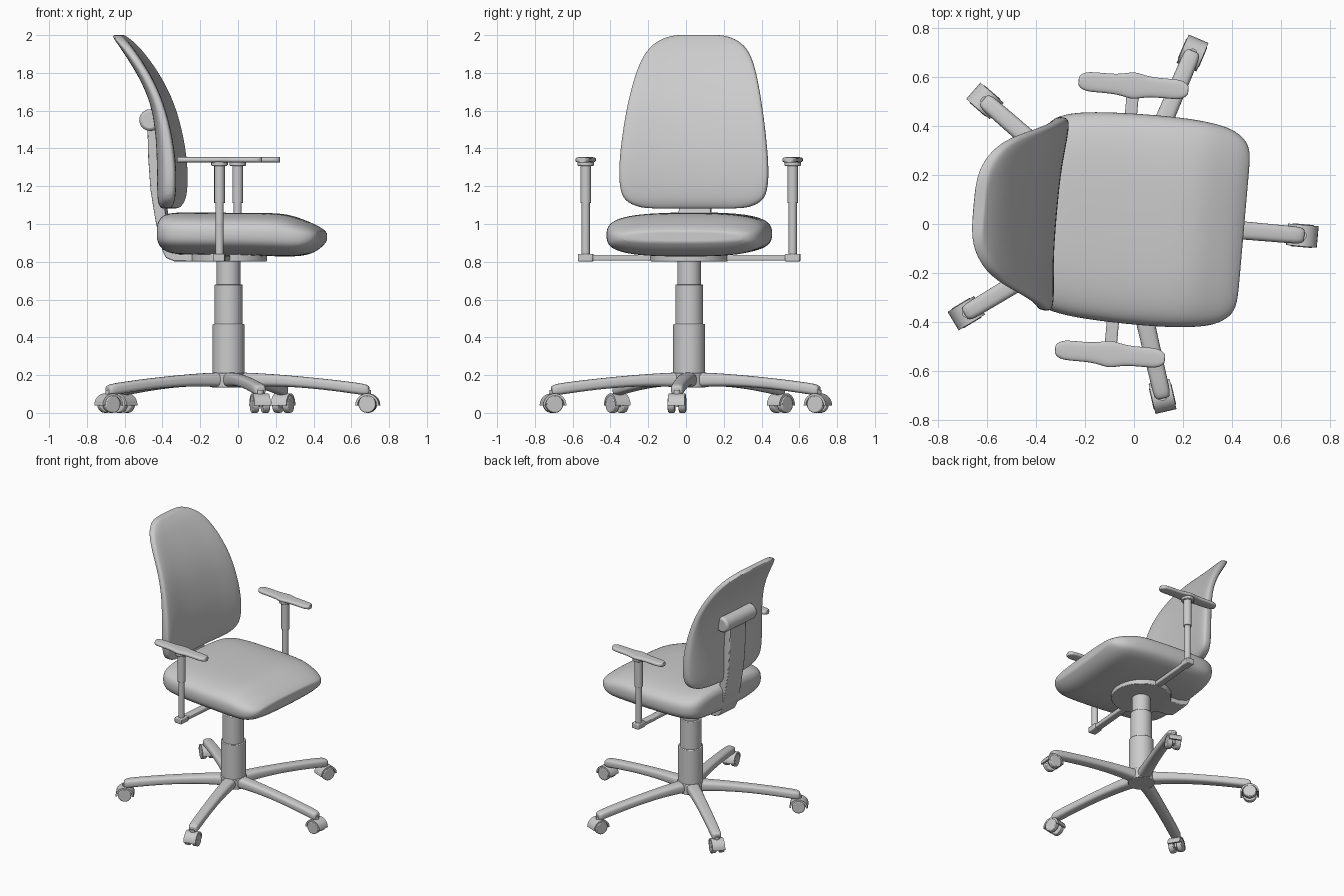
import bpy, bmesh
from math import sin, cos, pi, radians
from mathutils import Matrix, Vector

if "Cube" in bpy.data.objects:
    bpy.data.objects.remove(bpy.data.objects["Cube"])

# The whole chair is turned slightly about its column
ROOT = Matrix.Translation((-0.05, 0.017, 0)) @ Matrix.Rotation(radians(-5), 4, 'Z')
I = Matrix.Identity(4)


def finish(name, bm, local=I, bevel=0, subsurf=0):
    bmesh.ops.recalc_face_normals(bm, faces=bm.faces)
    me = bpy.data.meshes.new(name)
    bm.to_mesh(me)
    bm.free()
    ob = bpy.data.objects.new(name, me)
    bpy.context.collection.objects.link(ob)
    ob.matrix_world = ROOT @ local
    if bevel:
        m = ob.modifiers.new("bevel", 'BEVEL')
        m.width, m.segments, m.limit_method = bevel, 2, 'ANGLE'
    if subsurf:
        m = ob.modifiers.new("subsurf", 'SUBSURF')
        m.levels = m.render_levels = subsurf
    return ob


def loft(name, sections, place, local=I, power=3, n=24, subsurf=2):
    """Superellipse rings; each section is (position, half width, low, high)."""
    bm = bmesh.new()
    f = lambda t: (abs(t) ** (2 / power)) * (1 if t > 0 else -1)

    def ring(sec, k=1):
        p, w, lo, hi = sec
        mid, h = (lo + hi) / 2, (hi - lo) / 2
        angles = [2 * pi * (i + 0.5) / n for i in range(n)]
        return [bm.verts.new(place(p, k * w * f(cos(a)), mid + k * h * f(sin(a)))) for a in angles]

    rings = [ring(sections[0], 0.7)] + [ring(s) for s in sections] + [ring(sections[-1], 0.7)]
    for a, b in zip(rings, rings[1:]):
        for i in range(n):
            j = (i + 1) % n
            bm.faces.new((a[i], a[j], b[j], b[i]))
    bm.faces.new(rings[0])
    bm.faces.new(rings[-1])
    return finish(name, bm, local, 0, subsurf)


def cylinder(name, r, z0, z1, local=I, bevel=0.004, n=32):
    bm = bmesh.new()
    bmesh.ops.create_cone(bm, cap_ends=True, segments=n, radius1=r, radius2=r, depth=z1 - z0,
                          matrix=Matrix.Translation((0, 0, (z0 + z1) / 2)))
    return finish(name, bm, local, bevel)


def prism(name, profile, width, local=I, bevel=0.006):
    """Side profile (forward, up) extruded across the chair."""
    bm = bmesh.new()
    face = bm.faces.new([bm.verts.new((x, -width / 2, z)) for x, z in profile])
    out = bmesh.ops.extrude_face_region(bm, geom=[face])["geom"]
    bmesh.ops.translate(bm, vec=(0, width, 0), verts=[v for v in out if isinstance(v, bmesh.types.BMVert)])
    return finish(name, bm, local, bevel)


flat = lambda p, a, b: (p, a, b)
across = Matrix.Rotation(pi / 2, 4, 'X')

# Seat cushion with a falling front edge
loft("seat", [
    (-0.36, 0.29, 0.90, 1.01), (-0.345, 0.35, 0.865, 1.045), (-0.30, 0.395, 0.84, 1.062),
    (-0.20, 0.422, 0.836, 1.062), (0, 0.433, 0.834, 1.06), (0.20, 0.433, 0.83, 1.06),
    (0.31, 0.425, 0.826, 1.055), (0.40, 0.41, 0.83, 1.02), (0.46, 0.38, 0.855, 0.995),
    (0.50, 0.33, 0.90, 0.965)], flat, Matrix.Translation((0, 0.008, 0)))

# Backrest, curved around the sitter and leaning back at the top
loft("backrest", [
    (1.083, 0.28, -0.355, -0.295), (1.11, 0.35, -0.37, -0.282), (1.15, 0.388, -0.375, -0.274),
    (1.25, 0.402, -0.376, -0.27), (1.40, 0.393, -0.378, -0.28), (1.60, 0.366, -0.395, -0.322),
    (1.75, 0.335, -0.455, -0.382), (1.87, 0.30, -0.528, -0.453), (1.95, 0.25, -0.582, -0.51),
    (1.99, 0.175, -0.612, -0.55), (2.00, 0.12, -0.607, -0.562)],
    lambda p, a, b: (b + 0.045 * (a / 0.4) ** 2, a, p), power=4)

# Back support arm and its roll
prism("back_support", [
    (-0.425, 1.55), (-0.42, 1.35), (-0.408, 1.18), (-0.38, 1.01), (-0.345, 0.86), (-0.325, 0.82),
    (-0.28, 0.802), (0, 0.802), (0, 0.838), (-0.26, 0.838), (-0.285, 0.86), (-0.32, 1.01),
    (-0.348, 1.18), (-0.36, 1.35), (-0.365, 1.55)], 0.17)
cylinder("back_roll", 0.057, -0.16, 0.16, Matrix.Translation((-0.405, 0, 1.55)) @ across, 0.015)

# Under-seat plate and telescopic column
cylinder("seat_plate", 0.205, 0.802, 0.85)
cylinder("column_top", 0.063, 0.66, 0.82)
cylinder("column_middle", 0.074, 0.46, 0.68)
cylinder("column_bottom", 0.085, 0.19, 0.47)
cylinder("base_hub", 0.09, 0.135, 0.212)

# Armrests
for side, s in (("left", 1), ("right", -1)):
    at = Matrix.Translation((0, 0.55 * s, 0))
    prism(side + "_arm_bar", [(-0.025, 0.806), (0.025, 0.806), (0.025, 0.836), (-0.025, 0.836)],
          0.46, Matrix.Translation((0, 0.36 * s, 0)))
    prism(side + "_arm_foot", [(-0.03, 0.802), (0.03, 0.802), (0.03, 0.842), (-0.03, 0.842)],
          0.08, at)
    cylinder(side + "_arm_post", 0.022, 0.83, 1.13, at, 0.002, 24)
    cylinder(side + "_arm_sleeve", 0.028, 1.11, 1.33, at, 0.002, 24)
    cylinder(side + "_arm_collar", 0.044, 1.308, 1.33, at, 0.004, 24)
    half = [(0.04, 0.047), (0.08, 0.041), (0.14, 0.041), (0.19, 0.041), (0.215, 0.03), (0.225, 0.016)]
    outline = [(-u, w) for u, w in reversed(half)] + [(0, 0.058)] + half
    loft(side + "_arm_pad", [(u, w, 1.324, 1.355) for u, w in outline], flat, at, n=16)

# Five-legged base with twin-wheel casters
arc = [pi * i / 12 for i in range(13)]
hood = [(0.063 * cos(a), 0.04 + 0.063 * sin(a)) for a in arc]
hood += [(0.051 * cos(a), 0.04 + 0.051 * sin(a)) for a in reversed(arc)]
for i in range(5):
    turn = Matrix.Rotation(radians(72 * i), 4, 'Z')
    loft(f"base_leg_{i+1}", [
        (0, 0.05, 0.13, 0.217), (0.15, 0.043, 0.142, 0.212), (0.35, 0.039, 0.138, 0.197),
        (0.55, 0.037, 0.118, 0.177), (0.70, 0.036, 0.096, 0.158), (0.735, 0.034, 0.092, 0.15),
        (0.748, 0.024, 0.10, 0.14)], flat, turn, n=16)
    pos = turn @ Matrix.Translation((0.74, 0, 0))
    prism(f"caster_hood_{i+1}", hood, 0.088, pos, 0)
    cylinder(f"caster_stem_{i+1}", 0.018, 0.03, 0.12, pos, 0, 16)
    axle = pos @ Matrix.Translation((0, 0, 0.046)) @ across
    cylinder(f"caster_axle_{i+1}", 0.012, -0.03, 0.03, axle, 0, 12)
    for s in (-1, 1):
        c = 0.029 * s
        cylinder(f"caster_wheel_{i+1}_{'a' if s < 0 else 'b'}", 0.046, c - 0.018, c + 0.018, axle, 0.006, 24)

# Smooth shading with crisp edges
for ob in bpy.context.scene.objects:
    ob.select_set(True)
    bpy.context.view_layer.objects.active = ob
bpy.ops.object.shade_smooth_by_angle(angle=radians(35))
